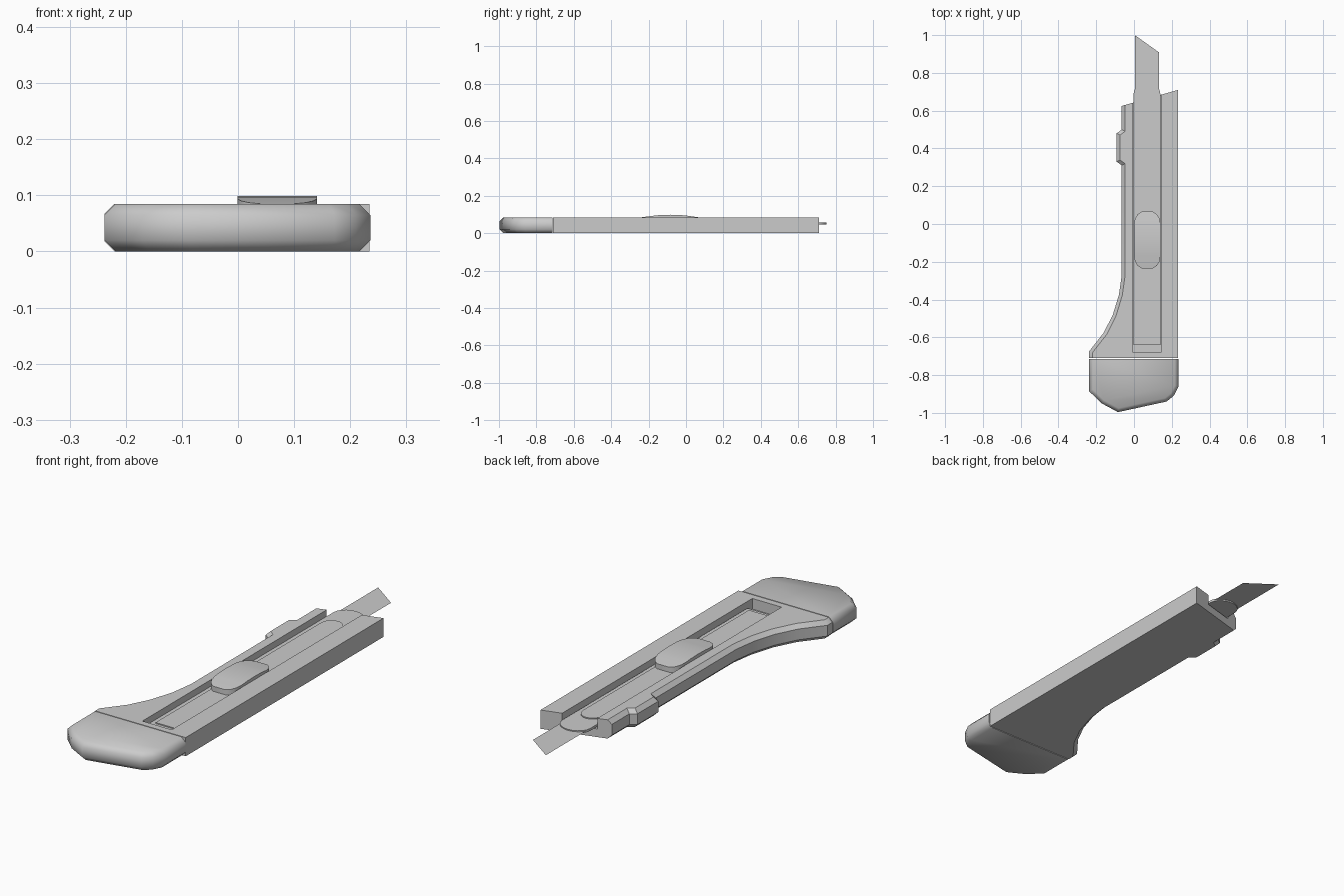
import bpy, bmesh, math

if "Cube" in bpy.data.objects:
    bpy.data.objects.remove(bpy.data.objects["Cube"])

grey = bpy.data.materials.new("plain_grey")
grey.diffuse_color = (0.6, 0.6, 0.6, 1)
grey.use_nodes = True
grey.node_tree.nodes["Principled BSDF"].inputs["Base Color"].default_value = grey.diffuse_color


def finish(bm, name):
    bmesh.ops.recalc_face_normals(bm, faces=bm.faces)
    me = bpy.data.meshes.new(name)
    bm.to_mesh(me)
    bm.free()
    me.materials.append(grey)
    ob = bpy.data.objects.new(name, me)
    bpy.context.collection.objects.link(ob)
    return ob


def smooth(ob, angle):
    bpy.ops.object.select_all(action='DESELECT')
    ob.select_set(True)
    bpy.context.view_layer.objects.active = ob
    bpy.ops.object.shade_smooth_by_angle(angle=math.radians(angle))


def prism(name, outline, z0, z1, bevel=0, flat_y=None, segments=1):
    """Extruded outline; rim edges are bevelled except on the end where flat_y(y) holds."""
    bm = bmesh.new()
    f = bm.faces.new([bm.verts.new((x, y, z0)) for x, y in outline])
    top = bmesh.ops.extrude_face_region(bm, geom=[f])['geom']
    for v in top:
        if isinstance(v, bmesh.types.BMVert):
            v.co.z = z1
    if bevel:
        rim = [e for e in bm.edges
               if abs(e.verts[0].co.z - e.verts[1].co.z) < 1e-6
               and not all(flat_y(v.co.y) for v in e.verts)]
        bmesh.ops.bevel(bm, geom=rim, offset=bevel, segments=segments,
                        profile=0.5, affect='EDGES', clamp_overlap=True)
    return finish(bm, name)


def round_strip(x0, x1, y0, y1, depth, n=10):
    """Strip outline with a rounded front end."""
    cx, r = (x0 + x1) / 2, (x1 - x0) / 2
    arc = [(cx + r * math.cos(math.pi * i / n),
            y1 - depth + depth * math.sin(math.pi * i / n)) for i in range(n + 1)]
    return [(x0, y0), (x1, y0)] + arc


# handle body with curved grip, side clip and slanted open front
body = prism("handle_body", [
    (0.234, -0.71), (0.234, 0.71), (-0.065, 0.625), (-0.065, 0.50),
    (-0.092, 0.48), (-0.092, 0.33), (-0.065, 0.31), (-0.065, -0.27),
    (-0.08, -0.375), (-0.112, -0.48), (-0.16, -0.575), (-0.238, -0.675),
    (-0.238, -0.71)], 0, 0.085, 0.018, lambda y: y > 0.62 or y < -0.7)

# slide channel cut into the top
cutter = prism("channel_cutter", [(-0.004, -0.68), (0.143, -0.68),
                                  (0.143, 0.9), (-0.004, 0.9)], 0.037, 0.2)
cutter.hide_render = True
cutter.hide_viewport = True
cut = body.modifiers.new("channel", 'BOOLEAN')
cut.operation = 'DIFFERENCE'
cut.object = cutter
cut.solver = 'EXACT'
smooth(body, 35)

# end cap
cap = prism("end_cap", [
    (0.236, -0.714), (0.236, -0.86), (0.21, -0.91), (0.172, -0.94),
    (-0.085, -0.996), (-0.17, -0.95), (-0.238, -0.885), (-0.238, -0.714)],
    0, 0.085, 0.02, lambda y: y > -0.72)
smooth(cap, 50)

# blade carrier: lower tongue and upper rail, both with rounded noses
tongue = prism("carrier_tongue", round_strip(-0.002, 0.139, -0.64, 0.75, 0.06),
               0.046, 0.057)
rail = prism("carrier_rail", round_strip(0.02, 0.118, -0.62, 0.62, 0.05),
             0.055, 0.062)
for part in (tongue, rail):
    smooth(part, 35)

# thin blade with slanted tip
bm = bmesh.new()
bm.faces.new([bm.verts.new((x, y, 0.052)) for x, y in
              [(0.004, 0.55), (0.133, 0.55), (0.133, 0.908), (0.004, 1.0)]])
finish(bm, "blade")

# thumb slider lofted from stations: (y, half width, top height)
stations = [(-0.235, 0.03, 0.085), (-0.222, 0.05, 0.087), (-0.20, 0.064, 0.090),
            (-0.165, 0.071, 0.094), (-0.14, 0.071, 0.097), (-0.085, 0.071, 0.0985),
            (-0.03, 0.071, 0.097), (0.0, 0.071, 0.094), (0.03, 0.064, 0.090),
            (0.052, 0.05, 0.087), (0.065, 0.03, 0.085)]
bm = bmesh.new()
rings = [[bm.verts.new((0.07 + sx * w, y, z)) for sx, z in
          ((-1, 0.05), (1, 0.05), (1, t), (-1, t))] for y, w, t in stations]
for a, b in zip(rings, rings[1:]):
    for i in range(4):
        j = (i + 1) % 4
        bm.faces.new((a[i], a[j], b[j], b[i]))
bm.faces.new(rings[0])
bm.faces.new(rings[-1])
smooth(finish(bm, "thumb_slider"), 35)
